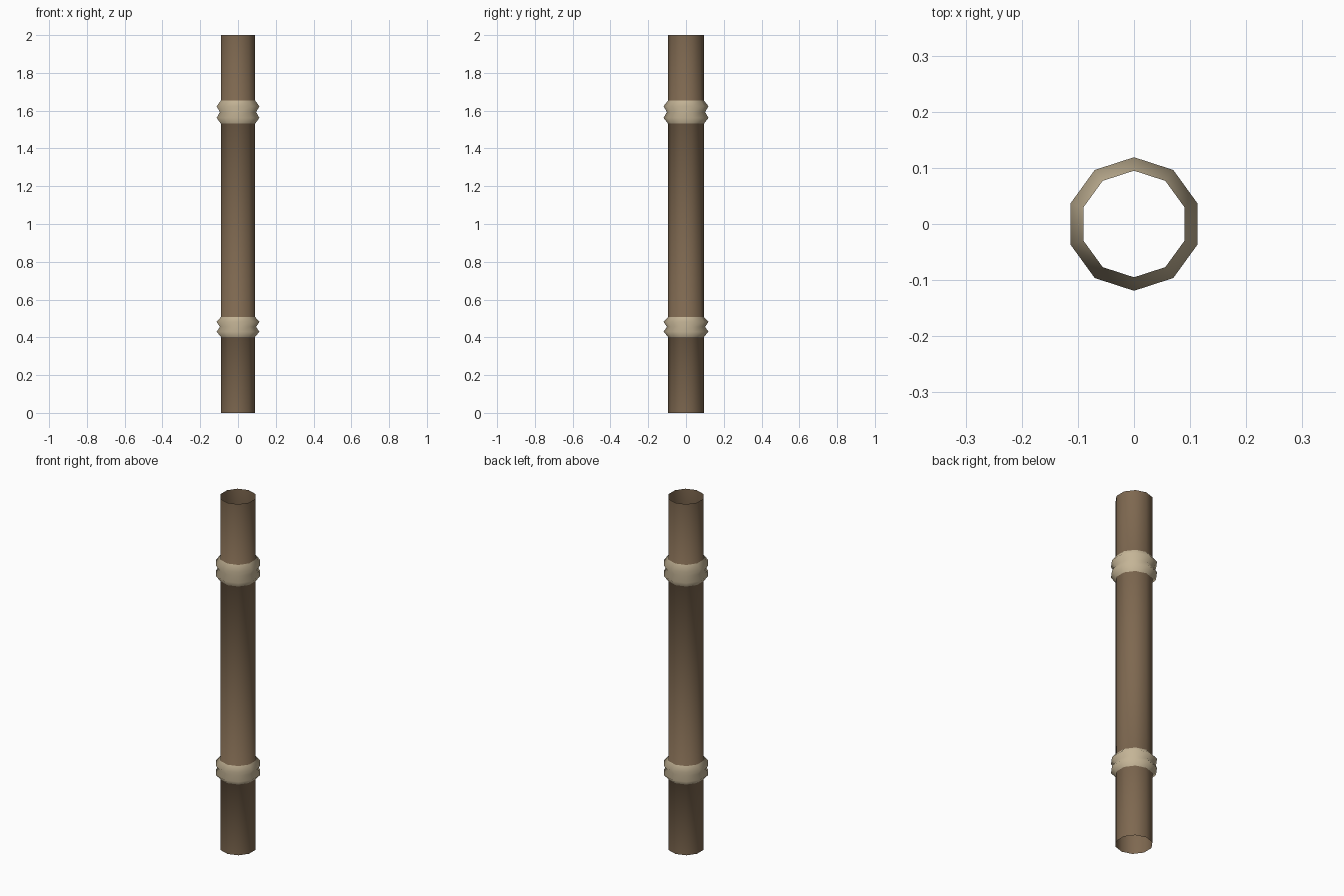
import bpy, bmesh, math

if "Cube" in bpy.data.objects:
    bpy.data.objects.remove(bpy.data.objects["Cube"])

def material(name, rgb):
    m = bpy.data.materials.new(name)
    lin = [((c / 255 + 0.055) / 1.055) ** 2.4 for c in rgb]
    m.diffuse_color = (*lin, 1)
    m.use_nodes = True
    m.node_tree.nodes["Principled BSDF"].inputs["Base Color"].default_value = m.diffuse_color
    return m

SIDES, R, PEAK, VALLEY = 10, 0.095, 0.119, 0.101

# Lathe profile (radius, height): open tube with two double-ridged bands
def band(bottom, top):
    s = (top - bottom) / 4
    return [(r, bottom + i * s) for i, r in enumerate((R, PEAK, VALLEY, PEAK, R))]

bands = [(0.403, 0.508), (1.531, 1.654)]
profile = [(R, 0)] + band(*bands[0]) + band(*bands[1]) + [(R, 2)]

bm = bmesh.new()
rings = []
for r, z in profile:
    rings.append([bm.verts.new((r * math.sin(2 * math.pi * i / SIDES),
                                r * math.cos(2 * math.pi * i / SIDES), z))
                  for i in range(SIDES)])
for a, b in zip(rings, rings[1:]):
    for i in range(SIDES):
        j = (i + 1) % SIDES
        f = bm.faces.new((a[j], a[i], b[i], b[j]))
        f.smooth = True
        # bands take the rope colour, chosen by height
        z = f.calc_center_median().z
        f.material_index = int(any(lo < z < hi for lo, hi in bands))

mesh = bpy.data.meshes.new("banded_pole")
bm.to_mesh(mesh)
bm.free()
mesh.materials.append(material("brown wood", (126, 104, 80)))
mesh.materials.append(material("pale rope", (196, 180, 150)))
pole = bpy.data.objects.new("banded_pole", mesh)
bpy.context.collection.objects.link(pole)
